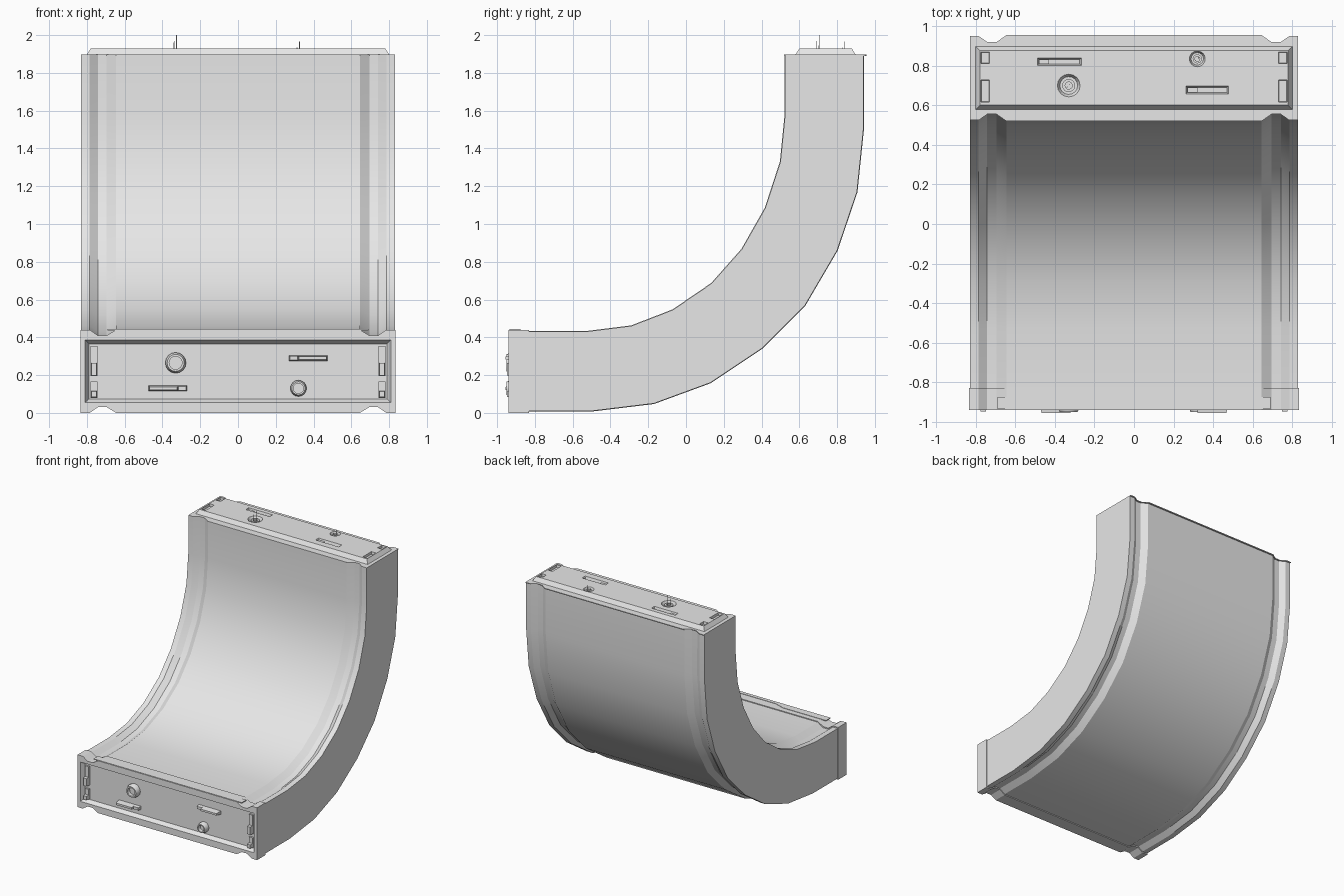
import bpy, bmesh, math
from mathutils import Vector

cube = bpy.data.objects.get("Cube")
if cube:
    bpy.data.objects.remove(cube, do_unlink=True)

grey = bpy.data.materials.new("light_grey")
grey.use_nodes = True
grey.diffuse_color = (0.8, 0.8, 0.8, 1)
grey.node_tree.nodes["Principled BSDF"].inputs["Base Color"].default_value = (0.8, 0.8, 0.8, 1)


def finish(name, bm):
    bmesh.ops.recalc_face_normals(bm, faces=bm.faces)
    mesh = bpy.data.meshes.new(name)
    bm.to_mesh(mesh)
    bm.free()
    mesh.materials.append(grey)
    obj = bpy.data.objects.new(name, mesh)
    bpy.context.collection.objects.link(obj)
    return obj


def activate(obj):
    bpy.ops.object.select_all(action='DESELECT')
    obj.select_set(True)
    bpy.context.view_layer.objects.active = obj


def smooth(obj):
    activate(obj)
    bpy.ops.object.shade_smooth_by_angle(angle=math.radians(30))


def bridge(bm, rings):
    for a, b in zip(rings, rings[1:]):
        for i in range(len(a)):
            j = (i + 1) % len(a)
            bm.faces.new((a[i], a[j], b[j], b[i]))
    bm.faces.new(rings[0])
    bm.faces.new(rings[-1])


def sweep(name, inner, outer, half, swell=0.0):
    """Slab with a groove along each edge, carried from inner to outer stations."""
    edge = [(half, 0), (0.785, 0), (0.742, 0.03), (0.695, 0.03), (0.645, -swell)]
    section = edge + [(-x, d) for x, d in reversed(edge)]
    bm = bmesh.new()
    rings = []
    for a, b in zip(inner, outer):
        a, b = Vector((0, *a)), Vector((0, *b))
        d = (b - a).normalized()
        pts = [a + d * t + Vector((x, 0, 0)) for x, t in section]
        pts += [b - d * t + Vector((x, 0, 0)) for x, t in reversed(section)]
        rings.append([bm.verts.new(p) for p in pts])
    bridge(bm, rings)
    return finish(name, bm)


def place(axis, u, v, w):
    return (u, w, v) if axis == 'Y' else (u, v, w)


def block(bm, axis, u, v, w, inset=0.0):
    """Tapered box: u and v are ranges at depth w[0], drawn in by inset at w[1]."""
    rings = []
    for depth, s in zip(w, (0, inset)):
        a, b, c, d = u[0] + s, u[1] - s, v[0] + s, v[1] - s
        rings.append([bm.verts.new(place(axis, p, q, depth))
                      for p, q in ((a, c), (b, c), (b, d), (a, d))])
    bridge(bm, rings)


def turned(bm, axis, u, v, profile, sides=16):
    """Round part from (radius, depth) pairs."""
    rings = []
    for r, w in profile:
        angles = [2 * math.pi * i / sides for i in range(sides)]
        rings.append([bm.verts.new(place(axis, u + r * math.cos(t), v + r * math.sin(t), w))
                      for t in angles])
    bridge(bm, rings)


def cut(obj, bm):
    cutter = finish("cutter", bm)
    cutter.hide_render = True
    mod = obj.modifiers.new("cut", 'BOOLEAN')
    mod.operation = 'DIFFERENCE'
    mod.solver = 'EXACT'
    mod.object = cutter
    activate(obj)
    bpy.ops.object.modifier_apply(modifier=mod.name)
    bpy.data.objects.remove(cutter, do_unlink=True)


# Curved channel body
inner = [(-0.85, 0.43), (-0.53, 0.43), (-0.29, 0.46), (-0.07, 0.545), (0.135, 0.685),
         (0.295, 0.865), (0.42, 1.085), (0.5, 1.33), (0.525, 1.58), (0.525, 1.893)]
outer = [(-0.85, 0.01), (-0.5, 0.01), (-0.17, 0.05), (0.13, 0.16), (0.4, 0.34),
         (0.63, 0.57), (0.8, 0.86), (0.905, 1.17), (0.94, 1.51), (0.94, 1.893)]
smooth(sweep("curved_body", inner, outer, 0.83, 0.003))

# Thin flange on the upper end
sweep("top_flange", [(0.525, 1.89), (0.525, 1.897)], [(0.95, 1.89), (0.95, 1.897)], 0.83, 0.005)

# Front collar with a tapered recess
collar = sweep("front_collar", [(-0.94, 0.44), (-0.83, 0.44)], [(-0.94, 0), (-0.83, 0)], 0.835)
bm = bmesh.new()
block(bm, 'Y', (-0.812, 0.812), (0.052, 0.388), (-0.945, -0.905), 0.022)
cut(collar, bm)

# Stepped lip plate lying on the collar
bm = bmesh.new()
outline = [(-0.69, -0.935), (0.69, -0.935), (0.69, -0.875), (0.29, -0.875),
           (0.2, -0.905), (-0.2, -0.905), (-0.29, -0.875), (-0.69, -0.875)]
bridge(bm, [[bm.verts.new((x, y, z)) for x, y in outline] for z in (0.437, 0.443)])
finish("collar_lip", bm)

# Side clips inside the recess
bm = bmesh.new()
for lo, hi in ((0.195, 0.355), (0.08, 0.165)):
    for x in (-0.78, 0.745):
        block(bm, 'Y', (x, x + 0.035), (lo, hi), (-0.9, -0.92))
        block(bm, 'Y', (x, x + 0.035), (lo, lo + 0.45 * (hi - lo)), (-0.9, -0.947), 0.004)
finish("side_clips", bm)

# Latch tabs inside the recess
bm = bmesh.new()
for side, z in ((1, 0.29), (-1, 0.13)):
    tab = sorted((side * 0.315, side * 0.475))
    foot = sorted((side * 0.27, side * 0.32))
    block(bm, 'Y', tab, (z - 0.015, z + 0.015), (-0.9, -0.955), 0.007)
    block(bm, 'Y', foot, (z - 0.015, z + 0.015), (-0.9, -0.935), 0.004)
finish("latch_tabs", bm)

# Round bosses inside the recess
for name, x, z, r in (("large_boss", -0.33, 0.265, 0.055), ("small_boss", 0.32, 0.13, 0.043)):
    bm = bmesh.new()
    turned(bm, 'Y', x, z, [(r, -0.9), (r, -0.925), (r * 0.82, -0.95),
                           (r * 0.62, -0.95), (r * 0.62, -0.92)])
    smooth(finish(name, bm))

# Raised plug on the upper end with sockets cut into it
plug = bmesh.new()
block(plug, 'Z', (-0.805, 0.805), (0.575, 0.903), (1.89, 1.93), 0.026)
plug = finish("top_plug", plug)
sockets = (("large_socket", -0.33, 0.7, 0.06), ("small_socket", 0.32, 0.835, 0.042))
holes = bmesh.new()
for _, x, y, r in sockets:
    turned(holes, 'Z', x, y, [(r, 1.935), (r * 0.75, 1.905)])
block(holes, 'Z', (-0.49, -0.265), (0.8, 0.842), (1.935, 1.905), 0.01)
block(holes, 'Z', (0.26, 0.48), (0.655, 0.7), (1.935, 1.905), 0.01)
for x in (-0.775, 0.73):
    for lo, hi in ((0.615, 0.73), (0.81, 0.87)):
        block(holes, 'Z', (x, x + 0.045), (lo, hi), (1.935, 1.91), 0.004)
cut(plug, holes)

# Slider blocks in the slots
bm = bmesh.new()
block(bm, 'Z', (-0.48, -0.43), (0.81, 0.832), (1.9, 1.92))
block(bm, 'Z', (0.27, 0.32), (0.665, 0.69), (1.9, 1.92))
finish("slot_sliders", bm)

# Socket centres and contact pins
for name, x, y, r in sockets:
    bm = bmesh.new()
    turned(bm, 'Z', x, y, [(r * 0.55, 1.9), (r * 0.55, 1.922), (r * 0.3, 1.922), (r * 0.3, 1.91)])
    smooth(finish(name, bm))
    bm = bmesh.new()
    tall = 2.0 if x < 0 else 1.965
    for shift, top in ((-0.008, tall - 0.03), (0.005, tall)):
        turned(bm, 'Z', x + shift, y + shift, [(0.003, 1.9), (0.002, top)], 6)
    finish(name.replace("socket", "contact_pins"), bm)
